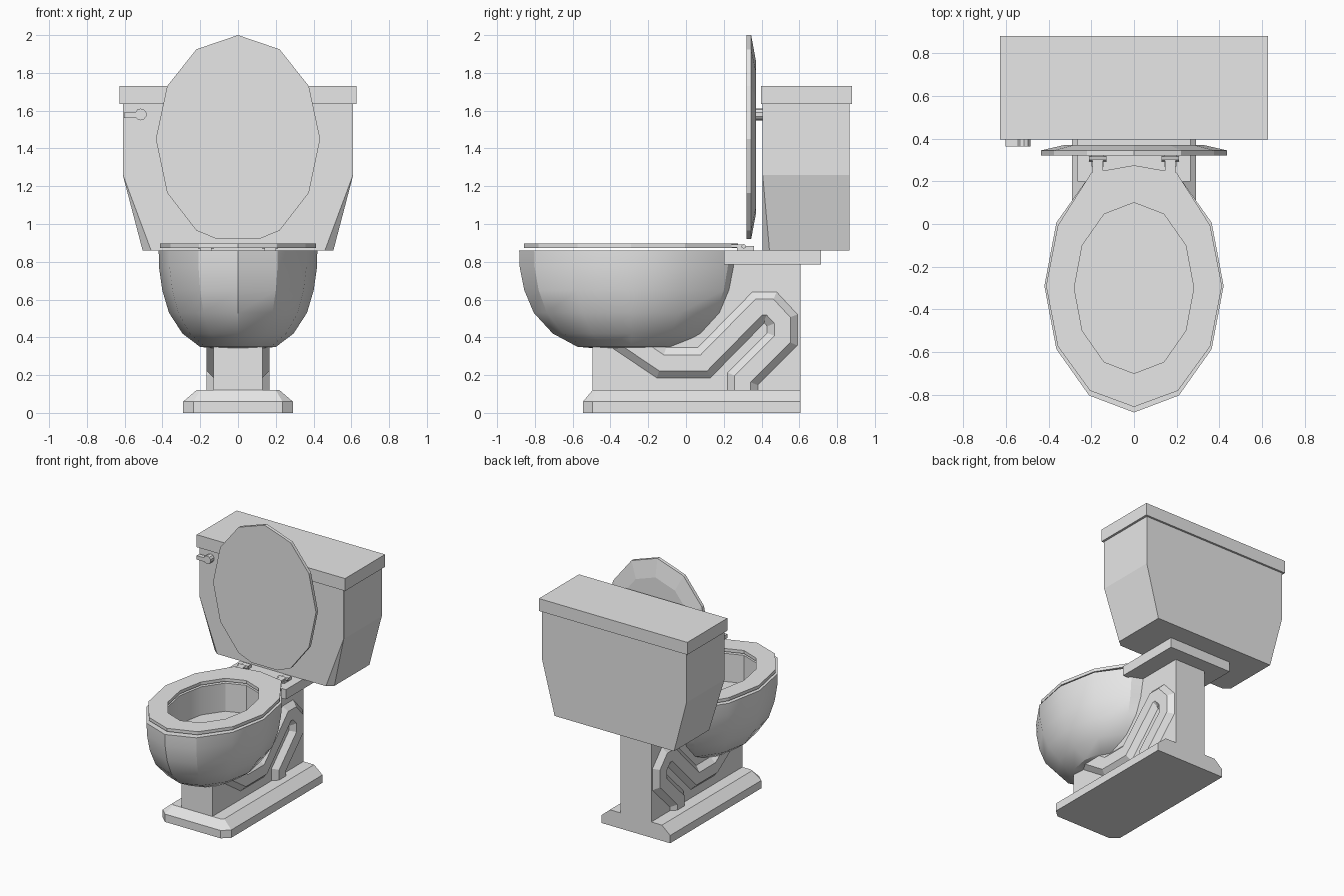
import bpy, bmesh, math
from mathutils import Vector

cube = bpy.data.objects.get("Cube")
if cube:
    bpy.data.objects.remove(cube, do_unlink=True)

grey = bpy.data.materials.new("light_grey_porcelain")
grey.use_nodes = True
GREY = (0.8, 0.8, 0.8, 1)
grey.diffuse_color = GREY
grey.node_tree.nodes["Principled BSDF"].inputs["Base Color"].default_value = GREY


def loft(name, rings, caps=(True, True), loop=False, smooth=False):
    """Skin a list of equal-length point rings into one object."""
    bm = bmesh.new()
    vr = [[bm.verts.new(p) for p in r] for r in rings]
    n = len(rings[0])
    pairs = list(zip(vr, vr[1:])) + ([(vr[-1], vr[0])] if loop else [])
    for a, b in pairs:
        for i in range(n):
            j = (i + 1) % n
            bm.faces.new((a[i], a[j], b[j], b[i]))
    if caps[0] and not loop:
        bm.faces.new(vr[0][::-1])
    if caps[1] and not loop:
        bm.faces.new(vr[-1])
    bmesh.ops.remove_doubles(bm, verts=bm.verts, dist=1e-4)
    bmesh.ops.recalc_face_normals(bm, faces=bm.faces)
    me = bpy.data.meshes.new(name)
    bm.to_mesh(me)
    bm.free()
    me.materials.append(grey)
    ob = bpy.data.objects.new(name, me)
    bpy.context.collection.objects.link(ob)
    if smooth:
        bpy.ops.object.select_all(action='DESELECT')
        ob.select_set(True)
        bpy.context.view_layer.objects.active = ob
        bpy.ops.object.shade_smooth_by_angle(angle=math.radians(30))
    return ob


def box(name, x, y, z):
    ring = lambda h: [(x[0], y[0], h), (x[1], y[0], h), (x[1], y[1], h), (x[0], y[1], h)]
    return loft(name, [ring(z[0]), ring(z[1])])


def oval(rx, ry, cy, z, n=12):
    return [(rx * math.sin(math.tau * i / n), cy - ry * math.cos(math.tau * i / n), z)
            for i in range(n)]


def mirrored(half):
    """Complete a half outline of (x, v) pairs across x = 0."""
    return half + [(-x, v) for x, v in reversed(half) if x > 0]


# Foot plate with clipped front corners and a sloped shoulder
low = mirrored([(0.235, -0.545), (0.29, -0.495), (0.29, 0.605)])
top = mirrored([(0.2, -0.495), (0.22, -0.48), (0.22, 0.605)])
loft("foot_plate", [[(x, y, z) for x, y in o] for o, z in ((low, 0), (low, 0.06), (top, 0.12))])

# Pedestal column, stepped to stay hidden inside the bowl
side = [(-0.495, 0.11), (0.605, 0.11), (0.605, 0.79), (0.2, 0.79),
        (0.2, 0.6), (-0.1, 0.4), (-0.495, 0.38)]
loft("pedestal", [[(x, y, z) for y, z in side] for x in (-0.13, 0.13)])

# Raised drain pipe relief on both sides of the pedestal
path = [Vector(p) for p in ((-0.36, 0.42), (-0.13, 0.265), (0.095, 0.265), (0.385, 0.56),
                            (0.445, 0.56), (0.51, 0.49), (0.51, 0.39), (0.3, 0.18), (0.3, 0.1))]


def offset(d):
    out = []
    for i, p in enumerate(path):
        a = (p - path[max(i - 1, 0)]) if i else path[1] - p
        b = (path[i + 1] - p) if i < len(path) - 1 else a
        na, nb = [Vector((-v.y, v.x)).normalized() for v in (a, b)]
        m = (na + nb).normalized()
        out.append(p + m * d / m.dot(na))
    return out


for s, label in ((1, "left"), (-1, "right")):
    edges = [(offset(d), x) for d, x in ((0.08, 0.12), (0.08, 0.13), (0.042, 0.167),
                                         (-0.042, 0.167), (-0.08, 0.13), (-0.08, 0.12))]
    loft(label + "_drain_pipe",
         [[(s * x, pts[i].x, pts[i].y) for pts, x in edges] for i in range(len(path))])

# Bowl: rounded shell, flat rim, straight inner wall and floor
shell = [(0, 0.325), (0.48, 0.35), (0.7, 0.42), (0.87, 0.53), (0.955, 0.65),
         (0.995, 0.77), (1, 0.86)]
rings = [oval(0.42 * k, 0.593 * k, -0.29, z) for k, z in shell]
rings += [oval(0.28, 0.4, -0.3, z) for z in (0.86, 0.645)]
loft("bowl", rings, caps=(False, True), smooth=True)

# Seat ring with a squared back
def seat_edge(z):
    r = oval(0.412, 0.567, -0.29, z)
    r[5], r[6], r[7] = (0.2, 0.24, z), (0, 0.275, z), (-0.2, 0.24, z)
    return r


loft("seat", [seat_edge(0.873), seat_edge(0.897),
              oval(0.28, 0.4, -0.3, 0.897), oval(0.28, 0.4, -0.3, 0.873)], loop=True)

# Shelf under the tank
box("tank_shelf", (-0.265, 0.265), (0.2, 0.715), (0.785, 0.86))

# Hinges
for s, label in ((1, "left"), (-1, "right")):
    box(label + "_hinge_foot", (s * 0.17 - 0.03, s * 0.17 + 0.03), (0.27, 0.36), (0.86, 0.884))
    loft(label + "_hinge_pin",
         [[(x, 0.305 + y, 0.882 + z) for y, z, _ in oval(0.012, 0.012, 0, 0, 8)]
          for x in (s * 0.17 - 0.042, s * 0.17 + 0.042)])
    box(label + "_hinge_tab", (s * 0.17 - 0.025, s * 0.17 + 0.025), (0.23, 0.305), (0.875, 0.892))

# Raised lid, with a bevelled back
lid = mirrored([(0, 2.0), (0.22, 1.925), (0.375, 1.73), (0.435, 1.45),
                (0.375, 1.165), (0.22, 0.965), (0.11, 0.92)])
loft("lid", [[(x * k, y, 1.455 + (z - 1.455) * k) for x, z in lid]
             for y, k in ((0.32, 1), (0.345, 1), (0.37, 0.75))])

# Tank: tapered lower half whose front corners are clipped
def tank_ring(x, z, cx, cy):
    half = [(x - cx, 0.405), (x, 0.405 + cy), (x, 0.865)]
    return [(px, py, z) for px, py in mirrored(half)]


loft("tank", [tank_ring(0.505, 0.86, 0.045, 0.037), tank_ring(0.61, 1.26, 0.001, 0.001),
              tank_ring(0.61, 1.64, 0.001, 0.001)])
box("tank_cover", (-0.627, 0.627), (0.397, 0.88), (1.635, 1.73))

# Flush lever
loft("flush_knob", [[(-0.515 + x, y, 1.58 + z) for x, z, _ in oval(0.031, 0.031, 0, 0, 10)]
                    for y in (0.362, 0.41)], smooth=True)
box("flush_handle", (-0.603, -0.53), (0.362, 0.395), (1.56, 1.59))
